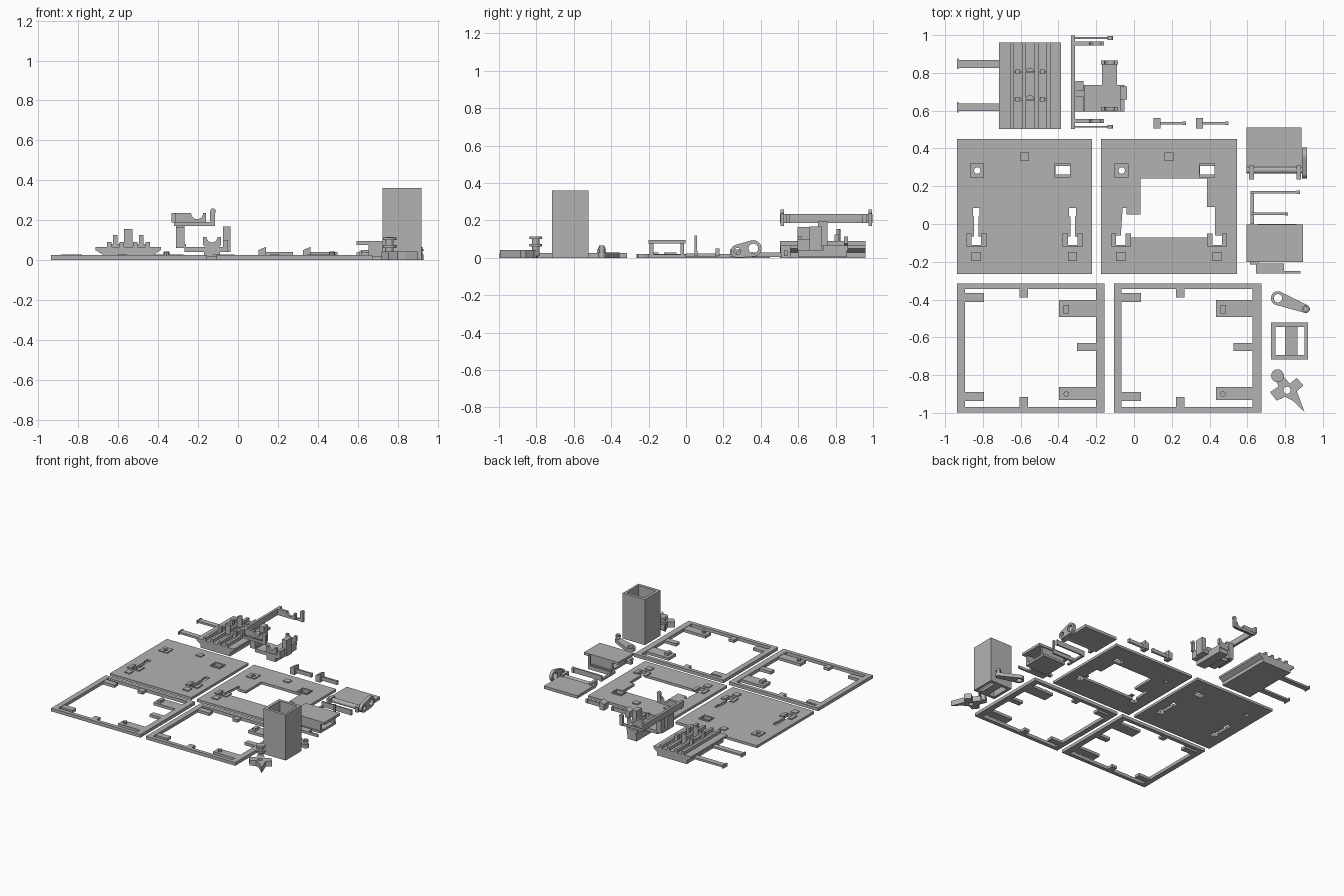
import bpy, bmesh, math
from mathutils import Matrix, Vector

grey = bpy.data.materials.new("plain_grey")
grey.diffuse_color = (0.45, 0.45, 0.45, 1)


def add(name, mesh, matrix=None):
    if matrix:
        mesh.transform(matrix)
    mesh.name = name
    mesh.materials.clear()
    mesh.materials.append(grey)
    ob = bpy.data.objects.new(name, mesh)
    bpy.context.collection.objects.link(ob)
    return ob


def box(name, x0, x1, y0, y1, z0, z1):
    bm = bmesh.new()
    bmesh.ops.create_cube(bm, size=1)
    me = bpy.data.meshes.new(name)
    bm.to_mesh(me)
    bm.free()
    return add(name, me, Matrix.Translation(((x0 + x1) / 2, (y0 + y1) / 2, (z0 + z1) / 2))
               @ Matrix.Diagonal((x1 - x0, y1 - y0, z1 - z0, 1)))


def plate(name, loops, z0, z1, matrix=None):
    """Extruded outline; inner loops become holes."""
    cu = bpy.data.curves.new(name, 'CURVE')
    cu.dimensions, cu.fill_mode = '2D', 'BOTH'
    cu.extrude = (z1 - z0) / 2
    for loop in loops:
        sp = cu.splines.new('POLY')
        sp.points.add(len(loop) - 1)
        for p, (x, y) in zip(sp.points, loop):
            p.co = (x, y, 0, 1)
        sp.use_cyclic_u = True
    tmp = bpy.data.objects.new("tmp", cu)
    bpy.context.collection.objects.link(tmp)
    dg = bpy.context.evaluated_depsgraph_get()
    me = bpy.data.meshes.new_from_object(tmp.evaluated_get(dg))
    bpy.data.objects.remove(tmp)
    for p in me.polygons:
        p.use_smooth = False
    return add(name, me, (matrix or Matrix()) @ Matrix.Translation((0, 0, (z0 + z1) / 2)))


def rect(x0, x1, y0, y1):
    return [(x0, y0), (x1, y0), (x1, y1), (x0, y1)]


def ring(x, y, r, n=24, a0=0, a1=360):
    full = a1 - a0 == 360
    return [(x + r * math.cos(t), y + r * math.sin(t)) for t in
            (math.radians(a0 + (a1 - a0) * i / (n if full else n - 1)) for i in range(n))]


def link(a, ra, b, rb):
    """Rounded outline joining two circles."""
    d = Vector(b) - Vector(a)
    t = math.degrees(math.atan2(d.y, d.x))
    k = math.degrees(math.acos((ra - rb) / d.length))
    return ring(*a, ra, 16, t + k, t + 360 - k) + ring(*b, rb, 12, t - k, t + k)


def slot(cx):
    return [(cx - .025, -.11), (cx + .025, -.11), (cx + .025, -.065), (cx + .012, -.065),
            (cx + .012, .04), (cx + .018, .04), (cx + .018, .085), (cx - .018, .085),
            (cx - .018, .04), (cx - .012, .04), (cx - .012, -.065), (cx - .025, -.065)]


# Axis maps: outline (u, v) to the xz plane or to the yz plane
XZ = Matrix(((1, 0, 0, 0), (0, 0, 1, 0), (0, 1, 0, 0), (0, 0, 0, 1)))
YZ = Matrix(((0, 0, 1, 0), (1, 0, 0, 0), (0, 1, 0, 0), (0, 0, 0, 1)))

# Wall panels with bosses and slots, the second with a window opening
for name, x0, x1, c in (("solid_panel", -.937, -.223, -.58), ("window_panel", -.175, .545, .185)):
    holes = [ring(c - .25, .283, .018, 8), rect(c + .165, c + .24, .262, .306)]
    if c < 0:
        holes += [slot(c - .255), slot(c + .255)]
    else:
        holes.append([(.035, .242), (.387, .242), (.387, .09), (.43, .09), (.43, -.06), (.465, -.06),
                      (.465, -.11), (.415, -.11), (.415, -.072), (-.045, -.072), (-.045, -.11),
                      (-.095, -.11), (-.095, -.06), (-.07, -.06), (-.06, .085), (-.04, .085),
                      (-.04, .05), (.035, .05)])
    plate(name, [rect(x0, x1, -.265, .45)] + holes, 0, .02)
    plate(name + "_round_boss", [rect(c - .287, c - .213, .247, .32), holes[0]], .019, .028)
    plate(name + "_slot_boss", [rect(c + .16, c + .245, .247, .32), holes[1]], .019, .028)
    for s in (-1, 1):
        m = c + s * .255
        plate(name + "_slot_guide", [[(m - .053, -.118), (m + .053, -.118), (m + .053, -.05),
              (m + .025, -.05), (m + .025, -.11), (m - .025, -.11), (m - .025, -.05),
              (m - .053, -.05)]], .019, .028)
        box(name + "_pad", m - .024, m + .024, -.195, -.147, .019, .028)
    box(name + "_top_pad", c - .024, c + .024, .333, .378, .019, .028)

# Open frames with inner tabs and pegs
for x in (-.937, -.107):
    plate("frame", [rect(x, x + .782, -.998, -.315), rect(x + .042, x + .735, -.968, -.344)], 0, .025)
    for a, b, c, d in ((.04, .143, -.413, -.365), (.04, .143, -.937, -.89), (.33, .375, -.39, -.34),
                       (.33, .375, -.97, -.917), (.54, .737, -.492, -.402), (.635, .737, -.673, -.63),
                       (.54, .737, -.932, -.863)):
        box("frame_tab", x + a, x + b, c, d, 0, .022)
    box("frame_square_peg", x + .565, x + .593, -.475, -.428, .02, .043)
    plate("frame_round_peg", [ring(x + .578, -.9, .015, 8)], .02, .04)

# Ribbed tray: flared hull, ribs, posts and side arms
plate("tray_hull", [[(-.68, 0), (-.42, 0), (-.42, .028), (-.387, .05), (-.387, .066), (-.715, .066),
                     (-.715, .05), (-.68, .028)]], .502, .96, XZ)
for x in (-.645, -.583, -.515, -.453):
    box("tray_rib", x - .011, x + .011, .502, .96, .06, .09)
for y in (.66, .805):
    for x in (-.615, -.485):
        box("tray_post", x - .012, x + .012, y - .012, y + .012, .06, .125)
    plate("tray_tall_post", [ring(-.55, y, .022, 12, 0, 180)], .06, .155)
    box("tray_cross_rib", -.645, -.453, y - .006, y + .006, .06, .08)
for y in (.618, .848):
    box("tray_arm", -.93, -.68, y - .021, y + .021, .005, .02)
    box("tray_arm_end", -.938, -.93, y - .028, y + .028, 0, .025)

# Hanger bar with paired side arms
box("hanger_bar", -.333, -.313, .502, .998, .187, .235)
for s in (-1, 1):
    y = .75 + s * .235
    box("hanger_thin_arm", -.32, -.125, y - .005, y + .005, .17, .19)
    box("hanger_arm_tip", -.14, -.115, y - .009, y + .009, .17, .245)
    plate("hanger_tip_knob", [ring(-.125, .245, .014, 12)], y - .01, y + .01, XZ)
    y = .75 + s * .205
    plate("hanger_notched_arm", [[(-.32, .235), (-.32, .187), (-.16, .187), (-.16, .235)]
          + ring(-.205, .235, .03, 12, 0, -180)], y - .011, y + .011, XZ)

# Cradle bracket under the hanger
box("bracket_base", -.267, -.05, .595, .735, .04, .066)
box("bracket_foot", -.17, -.09, .6, .86, .005, .045)
box("bracket_neck", -.17, -.09, .735, .865, .04, .066)
for y in (.61, .855):
    plate("bracket_cradle", [[(-.175, .115), (-.175, .075), (-.15, .055), (-.11, .055), (-.085, .075),
          (-.085, .115)] + ring(-.13, .115, .027, 12, 0, -180)], y - .01, y + .01, XZ)
box("bracket_left_post", -.31, -.267, .595, .675, .065, .165)
box("bracket_left_post", -.31, -.267, .705, .757, .065, .195)
box("bracket_left_link", -.31, -.26, .6, .735, .06, .08)
box("bracket_right_post", -.075, -.037, .66, .728, .04, .168)
box("bracket_right_post", -.075, -.05, .595, .66, .04, .1)

# Two small levers
for x in (.103, .327):
    plate("lever_head", [[(x, 0), (x + .037, 0), (x + .037, .066), (x, .05)]], .505, .56, XZ)
    box("lever_arm", x + .03, x + .165, .526, .54, .01, .04)
    box("lever_tip", x + .155, x + .172, .523, .543, .01, .04)

# Hinged flap with rod, lugs and side crank
box("flap", .595, .888, .285, .51, .005, .028)
plate("flap_rod", [ring(.285, .02, .018, 16)], .595, .895, YZ)
for x in (.622, .872):
    box("flap_lug", x - .012, x + .012, .235, .31, .005, .045)
plate("flap_crank", [link((.275, .035), .035, (.36, .05), .044), ring(.275, .035, .018, 16),
                     ring(.36, .05, .026, 16)], .89, .915, YZ)

# Small table with a panel below
box("table_top", .595, .895, -.2, -.003, .076, .096)
for y in (-.195, -.03):
    box("table_side", .655, .86, y, y + .02, 0, .08)
box("table_floor", .655, .86, -.2, 0, 0, .018)
box("table_foot", .645, .795, -.262, -.21, 0, .02)
box("table_foot_neck", .615, .66, -.215, -.19, 0, .02)
box("table_foot_arm", .79, .882, -.263, -.25, 0, .02)

# Wire fork behind the table
box("fork_spine", .617, .635, 0, .175, .005, .022)
box("fork_long_prong", .617, .87, .162, .174, .01, .05)
box("fork_long_tip", .86, .878, .158, .178, .01, .05)
box("fork_short_prong", .617, .812, .048, .062, .01, .04)
box("fork_upright", .8, .815, .046, .06, .01, .12)

# Tall open box with a floor strip
plate("tall_box", [rect(.725, .92, -.717, -.522), rect(.748, .902, -.694, -.545)], 0, .36)
box("tall_box_floor", .8, .865, -.7, -.54, 0, .02)

# Connecting link with a pin
plate("link", [link((.762, -.393), .037, (.91, -.45), .021), ring(.762, -.393, .022)], 0, .028)
plate("link_pin", [ring(.91, -.45, .014, 16)], .02, .065)
plate("link_pin_head", [ring(.91, -.45, .02, 16)], .045, .055)

# Star wheel with a spike and a flanged spindle
plate("star_wheel", [[(.903, -.995), (.862, -.885), (.897, -.855), (.862, -.815), (.825, -.845),
      (.785, -.8), (.735, -.79), (.765, -.86), (.72, -.89), (.755, -.935), (.8, -.915), (.84, -.935)],
      ring(.81, -.88, .019, 16)], 0, .042)
plate("spindle", [ring(.76, -.803, .02, 16)], .01, .115)
for z in (.06, .1):
    plate("spindle_flange", [ring(.76, -.803, .034, 20)], z, z + .014)
